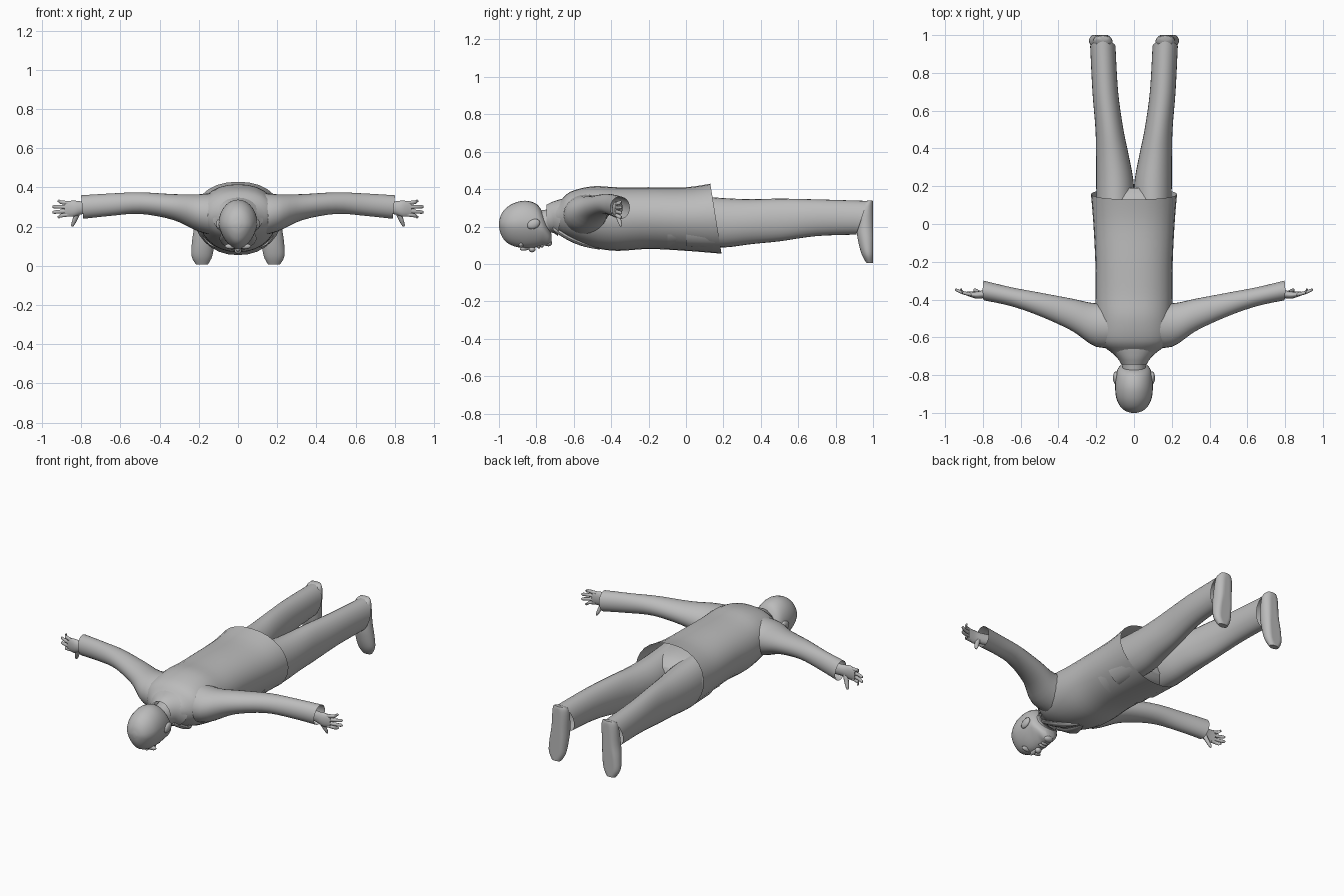
import bpy, bmesh, math
from mathutils import Matrix, Vector

cube = bpy.data.objects.get("Cube")
if cube:
    bpy.data.objects.remove(cube)

grey = bpy.data.materials.new("plain grey")
grey.use_nodes = True
COLOUR = (0.5, 0.5, 0.5, 1)
grey.diffuse_color = COLOUR
grey.node_tree.nodes["Principled BSDF"].inputs["Base Color"].default_value = COLOUR

# axis of travel -> order of the (along, across, up) values in x, y, z
ORDER = {"x": (0, 1, 2), "y": (1, 0, 2), "z": (1, 2, 0)}


def finish(name, bm, mirror=False, angle=50):
    bmesh.ops.recalc_face_normals(bm, faces=bm.faces)
    mesh = bpy.data.meshes.new(name)
    bm.to_mesh(mesh)
    bm.free()
    mesh.shade_smooth()
    mesh.set_sharp_from_angle(angle=math.radians(angle))
    mesh.materials.append(grey)
    obj = bpy.data.objects.new(name, mesh)
    bpy.context.collection.objects.link(obj)
    if mirror:
        obj.modifiers.new("Mirror", "MIRROR").use_mirror_merge = False
    return obj


def smooth_rows(rows, steps):
    """Spline through the section rows."""
    rows = [Vector(r) for r in rows]
    out = []
    for i in range(len(rows) - 1):
        a, b = rows[max(i - 1, 0)], rows[i]
        c, d = rows[i + 1], rows[min(i + 2, len(rows) - 1)]
        for k in range(steps):
            t = k / steps
            out.append(b + (c - a) * (t / 2) + (a * 2 - b * 5 + c * 4 - d) * (t * t / 2)
                       + (b * 3 - a - c * 3 + d) * (t ** 3 / 2))
    return out + [rows[-1]]


def loft(name, axis, rows, caps=(True, True), shear=0, egg=0, power=1,
         sides=28, steps=4, limit=None, mirror=False):
    """Rows are (along, centre across, centre up, radius across, radius up).
    Shear slants the last row; egg narrows the lower half."""
    bm = bmesh.new()
    rings = []
    path = smooth_rows(rows, steps)
    for n, (t, u, v, ru, rv) in enumerate(path):
        slant = shear * max(0, 1 - (len(path) - 1 - n) / steps)
        ring = []
        for k in range(sides):
            a = math.tau * k / sides
            c, s = math.cos(a), math.sin(a)
            c = math.copysign(abs(c) ** power, c)
            s = math.copysign(abs(s) ** power, s)
            up = v + rv * s
            if limit:
                up = min(up, limit)
            p = (t + slant * rv * s, u + ru * c * (1 + egg * min(s, 0)), up)
            ring.append(bm.verts.new([p[i] for i in ORDER[axis]]))
        rings.append(ring)
    for r, q in zip(rings, rings[1:]):
        for k in range(sides):
            j = (k + 1) % sides
            bm.faces.new((r[k], r[j], q[j], q[k]))
    for use, ring in zip(caps, (rings[0], rings[-1])):
        if use:
            bm.faces.new(ring)
    return finish(name, bm, mirror)


def blob(name, centre, radii, tilt=0, mirror=False):
    bm = bmesh.new()
    m = (Matrix.Translation(centre) @ Matrix.Rotation(tilt, 4, "X")
         @ Matrix.Diagonal((*radii, 1)))
    bmesh.ops.create_uvsphere(bm, u_segments=16, v_segments=10, radius=1, matrix=m)
    return finish(name, bm, mirror)


# Jacket body, open at the hem
loft("jacket", "y", [
    (-.73, 0, .25, .06, .06), (-.68, 0, .25, .12, .08), (-.62, 0, .26, .185, .125),
    (-.5, 0, .252, .2, .163), (-.37, 0, .24, .205, .17), (-.2, 0, .245, .205, .165),
    (0, 0, .24, .215, .17), (.16, 0, .242, .228, .187)],
    caps=(False, False), shear=-.16, egg=.12, power=.9)

# Sleeves, open at the cuff
loft("sleeve", "x", [
    (.06, -.53, .26, .12, .12), (.2, -.535, .27, .115, .095), (.33, -.48, .3, .085, .066),
    (.5, -.425, .32, .062, .055), (.65, -.385, .312, .05, .057), (.795, -.352, .3, .052, .06)],
    caps=(True, False), shear=.1, mirror=True)

# Collar and lapels
loft("collar", "y", [(-.745, 0, .245, .066, .072), (-.71, 0, .25, .088, .084),
                     (-.67, 0, .25, .13, .1)], caps=(False, False), shear=.15)
loft("lapel", "y", [(-.71, .05, .19, .02, .014), (-.63, .06, .14, .035, .014),
                    (-.55, .04, .106, .03, .012), (-.46, .012, .084, .008, .008)],
     sides=12, mirror=True)

# Trousers
loft("trouser_seat", "y", [(-.1, 0, .23, .19, .15), (.05, 0, .23, .2, .14),
                           (.14, 0, .22, .197, .128), (.19, 0, .22, .15, .09)], power=.85)
loft("trouser_leg", "y", [
    (0, .1, .23, .098, .138), (.2, .1, .22, .1, .132), (.35, .113, .226, .088, .12),
    (.5, .13, .235, .074, .114), (.7, .152, .247, .068, .098), (.94, .165, .247, .067, .09)],
    caps=(True, False), shear=.33, mirror=True)

# Shoes with flat soles
loft("shoe", "z", [
    (.34, .165, .985, .03, .012), (.31, .165, .968, .05, .035), (.2, .17, .96, .054, .048),
    (.12, .178, .966, .057, .045), (.05, .184, .974, .053, .034), (.006, .184, .982, .03, .018)],
    limit=1.0, mirror=True)

# Hands
loft("palm", "x", [(.74, -.36, .3, .022, .034), (.8, -.372, .296, .021, .034),
                   (.84, -.376, .292, .018, .042), (.885, -.368, .29, .011, .038)],
     sides=14, mirror=True)
for label, root, tip, reach in (("index", .262, .25, .92), ("middle", .28, .274, .947),
                                ("ring", .3, .302, .947), ("little", .32, .33, .92)):
    loft(label + "_finger", "x", [(.865, -.372, root, .01, .011),
                                  (.905, -.364, (root + tip) / 2, .009, .01),
                                  (reach - .008, -.35, tip, .008, .009),
                                  (reach, -.347, tip, .003, .003)],
         sides=10, steps=2, mirror=True)
loft("thumb", "z", [(.29, .81, -.372, .014, .014), (.25, .826, -.362, .014, .013),
                    (.21, .842, -.35, .009, .009), (.2, .845, -.348, .003, .003)],
     sides=10, steps=2, mirror=True)

# Neck and head, face down
loft("neck", "y", [(-.85, 0, .21, .06, .07), (-.75, 0, .225, .062, .065),
                   (-.66, 0, .25, .065, .065)])
loft("head", "y", [
    (-1, 0, .21, .012, .012), (-.99, 0, .21, .045, .05), (-.965, 0, .208, .073, .088),
    (-.92, 0, .21, .094, .115), (-.86, 0, .211, .1, .127), (-.8, 0, .205, .095, .116),
    (-.765, 0, .185, .085, .088), (-.735, 0, .15, .058, .052), (-.718, 0, .135, .03, .022)],
    egg=.25)

# Face details
blob("nose_bridge", (0, -.85, .088), (.013, .04, .014), .25)
blob("nose_tip", (0, -.823, .078), (.019, .018, .016))
blob("brow", (.035, -.882, .1), (.032, .012, .014), mirror=True)
blob("upper_lip", (0, -.787, .092), (.026, .009, .01))
blob("lower_lip", (0, -.77, .097), (.022, .009, .009))
blob("chin", (0, -.735, .112), (.03, .02, .018))
blob("ear", (.097, -.815, .213), (.014, .036, .025), .45, mirror=True)
